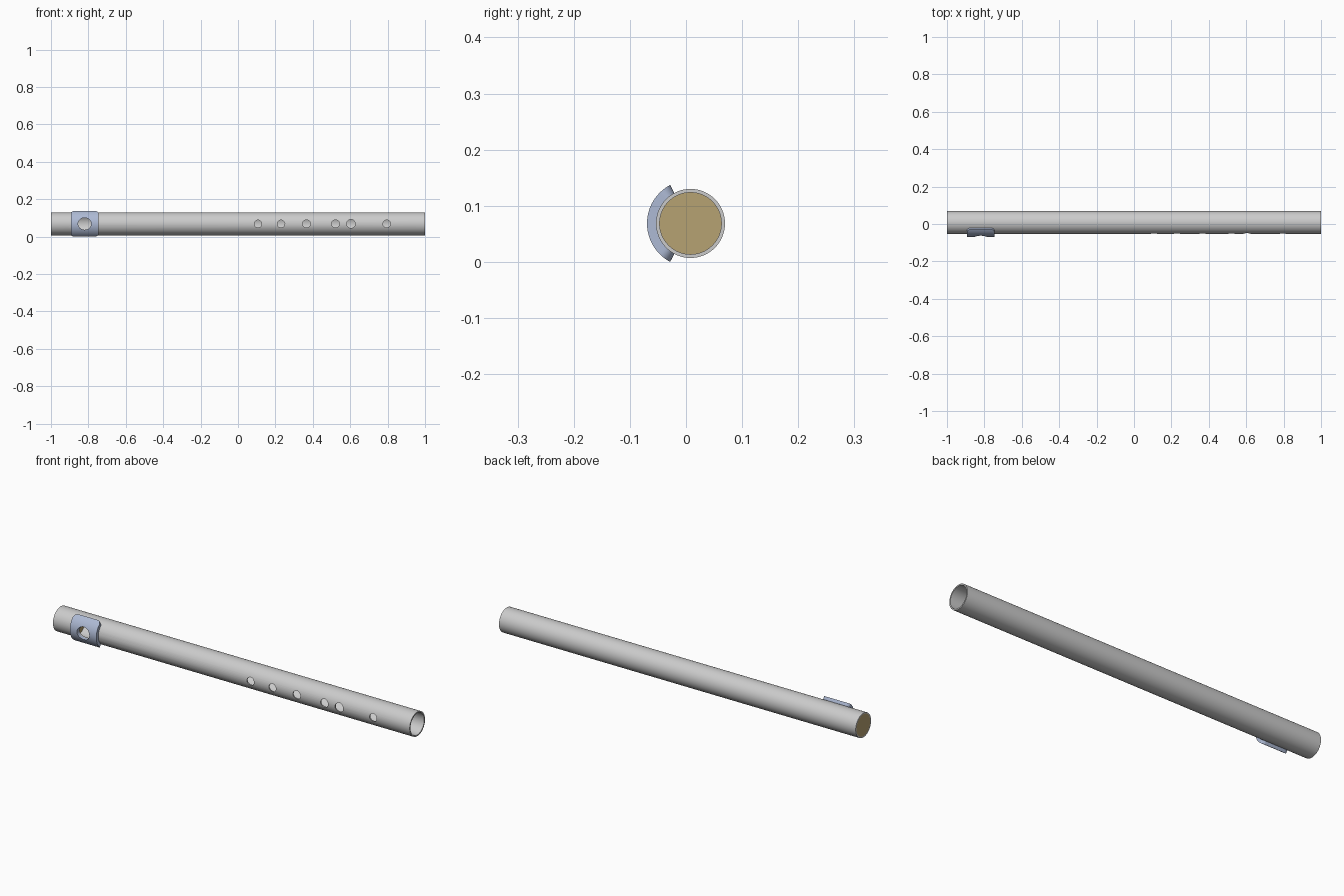
import bpy, bmesh, math

if "Cube" in bpy.data.objects:
    bpy.data.objects.remove(bpy.data.objects["Cube"])

CY, CZ = 0.008, 0.0685          # tube axis
R_OUT, R_IN = 0.0615, 0.055     # tube radii
R_PLATE = 0.0775                # outer radius of lip plate
BLOW_X = -0.82


def make_object(name, bm, color=None):
    bmesh.ops.recalc_face_normals(bm, faces=bm.faces)
    me = bpy.data.meshes.new(name)
    bm.to_mesh(me)
    bm.free()
    ob = bpy.data.objects.new(name, me)
    bpy.context.collection.objects.link(ob)
    if color:
        mat = bpy.data.materials.new(name + "_material")
        mat.diffuse_color = (*color, 1)
        mat.use_nodes = True
        mat.node_tree.nodes["Principled BSDF"].inputs["Base Color"].default_value = mat.diffuse_color
        me.materials.append(mat)
    return ob


def loft(bm, rings, closed=False):
    """Join equal-length vertex rings; cap the ends unless closed."""
    rows = [[bm.verts.new(p) for p in ring] for ring in rings]
    pairs = list(zip(rows, rows[1:] + rows[:1])) if closed else list(zip(rows, rows[1:]))
    for a, b in pairs:
        n = len(a)
        for i in range(n):
            j = (i + 1) % n
            bm.faces.new((a[i], a[j], b[j], b[i]))
    if not closed:
        bm.faces.new(rows[0])
        bm.faces.new(rows[-1])


def circle_x(x, r, n=64):
    return [(x, CY + r * math.cos(2 * math.pi * i / n), CZ + r * math.sin(2 * math.pi * i / n))
            for i in range(n)]


def circle_y(x, y, rx, rz, n=32):
    return [(x + rx * math.cos(2 * math.pi * i / n), y, CZ + rz * math.sin(2 * math.pi * i / n))
            for i in range(n)]


def cut(ob, cutter):
    mod = ob.modifiers.new("hole", 'BOOLEAN')
    mod.operation, mod.solver, mod.object = 'DIFFERENCE', 'EXACT', cutter
    bpy.context.view_layer.objects.active = ob
    bpy.ops.object.modifier_apply(modifier=mod.name)


def smooth(ob):
    bpy.ops.object.select_all(action='DESELECT')
    ob.select_set(True)
    bpy.context.view_layer.objects.active = ob
    bpy.ops.object.shade_smooth_by_angle(angle=math.radians(30))


# Hollow tube
bm = bmesh.new()
loft(bm, [circle_x(-1, R_OUT), circle_x(1, R_OUT), circle_x(1, R_IN), circle_x(-1, R_IN)], closed=True)
tube = make_object("flute_tube", bm)

# Cork stopper in the closed end
bm = bmesh.new()
loft(bm, [circle_x(-1, R_IN), circle_x(-0.9, R_IN)])
cork = make_object("cork_stopper", bm, (0.47, 0.36, 0.17))

# Lip plate: curved slab with rounded corners, wrapped round the front
half_angle, half_w, corner = math.radians(62.1), 0.074, 0.022
straight = half_angle - corner / R_PLATE
upper = [straight * i / 18 for i in range(18)]
upper += [straight + (half_angle - straight) * math.sin(math.pi / 2 * i / 8) for i in range(9)]
angles = [-a for a in reversed(upper[1:])] + upper
rings = []
for a in angles:
    d = max(0, abs(a) - straight) * R_PLATE
    w = half_w - corner + math.sqrt(max(0, corner ** 2 - d ** 2))
    rings.append([(BLOW_X + s * w, CY - r * math.cos(a), CZ + r * math.sin(a))
                  for s, r in ((-1, R_PLATE), (1, R_PLATE), (1, R_OUT - 0.0005), (-1, R_OUT - 0.0005))])
bm = bmesh.new()
loft(bm, rings)
plate = make_object("lip_plate", bm, (0.42, 0.49, 0.66))

# Blow hole and six finger holes, cut through the front wall only
holes = [(BLOW_X, 0.035, 0.032)]
holes += [(x, r, r) for x, r in ((0.107, 0.02), (0.23, 0.02), (0.366, 0.021),
                                 (0.521, 0.021), (0.604, 0.023), (0.795, 0.02))]
bm = bmesh.new()
for x, rx, rz in holes:
    loft(bm, [circle_y(x, -0.12, rx, rz), circle_y(x, CY, rx, rz)])
cutter = make_object("hole_cutter", bm)
cutter.hide_render = True
cut(tube, cutter)
cut(plate, cutter)
bpy.data.objects.remove(cutter)

for part in (tube, cork, plate):
    smooth(part)
